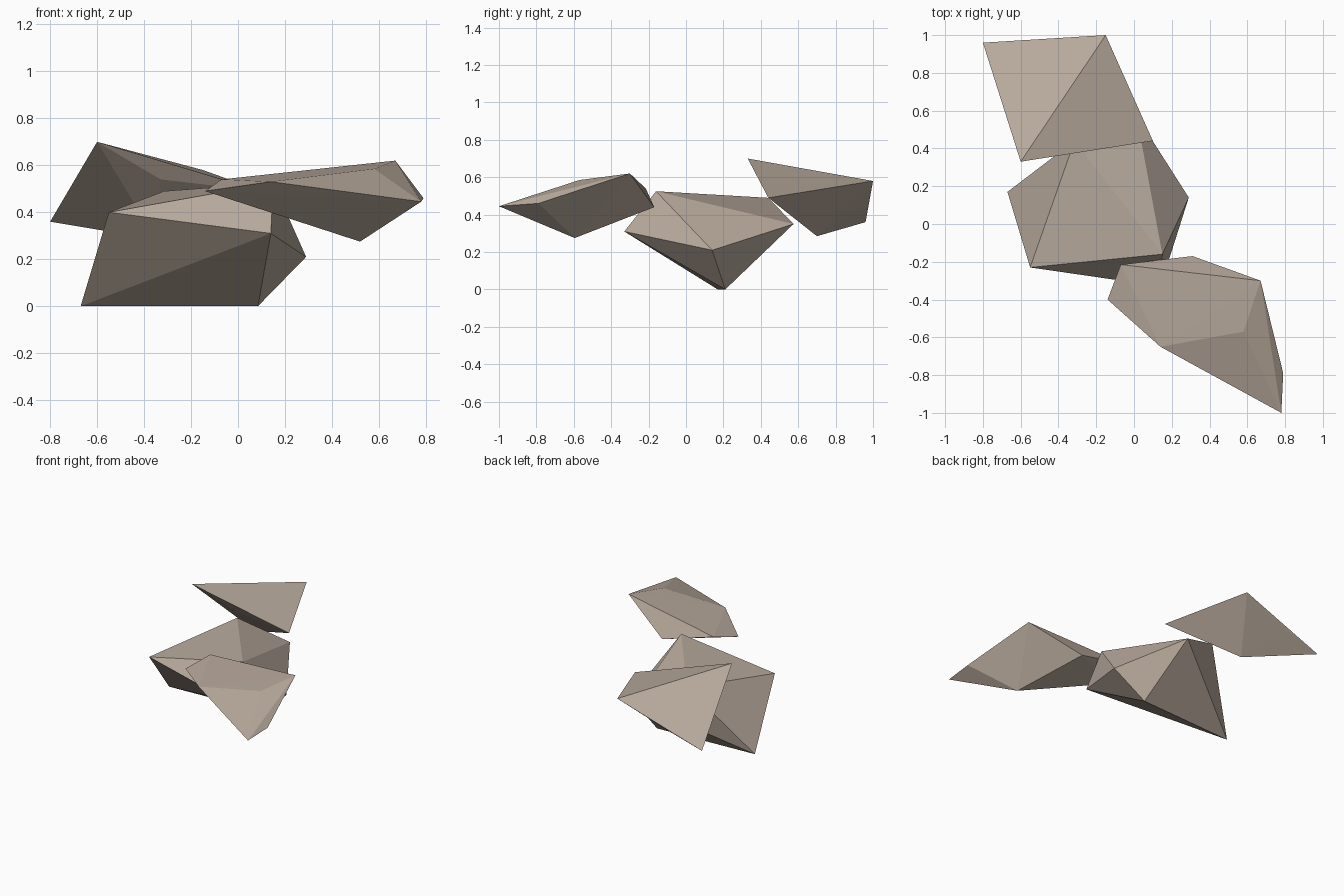
import bpy
import bmesh

# Remove the default cube only
default_cube = bpy.data.objects.get("Cube")
if default_cube:
    bpy.data.objects.remove(default_cube, do_unlink=True)


def make_material(name, colour):
    material = bpy.data.materials.new(name)
    material.use_nodes = True
    material.diffuse_color = colour
    shader = material.node_tree.nodes["Principled BSDF"]
    shader.inputs["Base Color"].default_value = colour
    shader.inputs["Roughness"].default_value = 0.9
    return material


def make_rock(name, corners, material):
    """Wrap a faceted convex rock around a handful of corner points."""
    bm = bmesh.new()
    for corner in corners:
        bm.verts.new(corner)
    hull = bmesh.ops.convex_hull(bm, input=bm.verts[:])
    # Drop any corner that ended up inside the hull
    loose = [v for v in bm.verts if not v.link_faces]
    bmesh.ops.delete(bm, geom=loose, context="VERTS")
    bmesh.ops.recalc_face_normals(bm, faces=bm.faces[:])
    for face in bm.faces:
        face.smooth = False
    mesh = bpy.data.meshes.new(name)
    bm.to_mesh(mesh)
    bm.free()
    mesh.materials.append(material)
    rock = bpy.data.objects.new(name, mesh)
    bpy.context.scene.collection.objects.link(rock)
    return rock


stone = make_material("warm grey stone", (0.48, 0.40, 0.335, 1))

# Tilted slab at the back
make_rock("back_rock", [
    (-.6, .33, .7), (-.15, 1, .58), (.1, .44, .49), (-.8, .96, .36),
    (-.35, .7, .285), (-.33, .425, .54), (-.54, .97, .44),
], stone)

# Large chunk in the middle, resting on a narrow keel
make_rock("middle_rock", [
    (-.67, .17, 0), (.085, .21, 0),
    (-.55, -.23, .4), (.14, -.33, .31), (.29, .14, .21),
    (.15, -.16, .525), (.013, .575, .35), (-.315, .44, .49),
], stone)

# Long pointed shard at the front
make_rock("front_rock", [
    (-.14, -.4, .49), (-.07, -.215, .54), (.31, -.17, .44),
    (.67, -.3, .62), (.79, -.79, .46), (.78, -1, .445),
    (.14, -.65, .53), (.58, -.57, .585), (.52, -.595, .275),
], stone)
